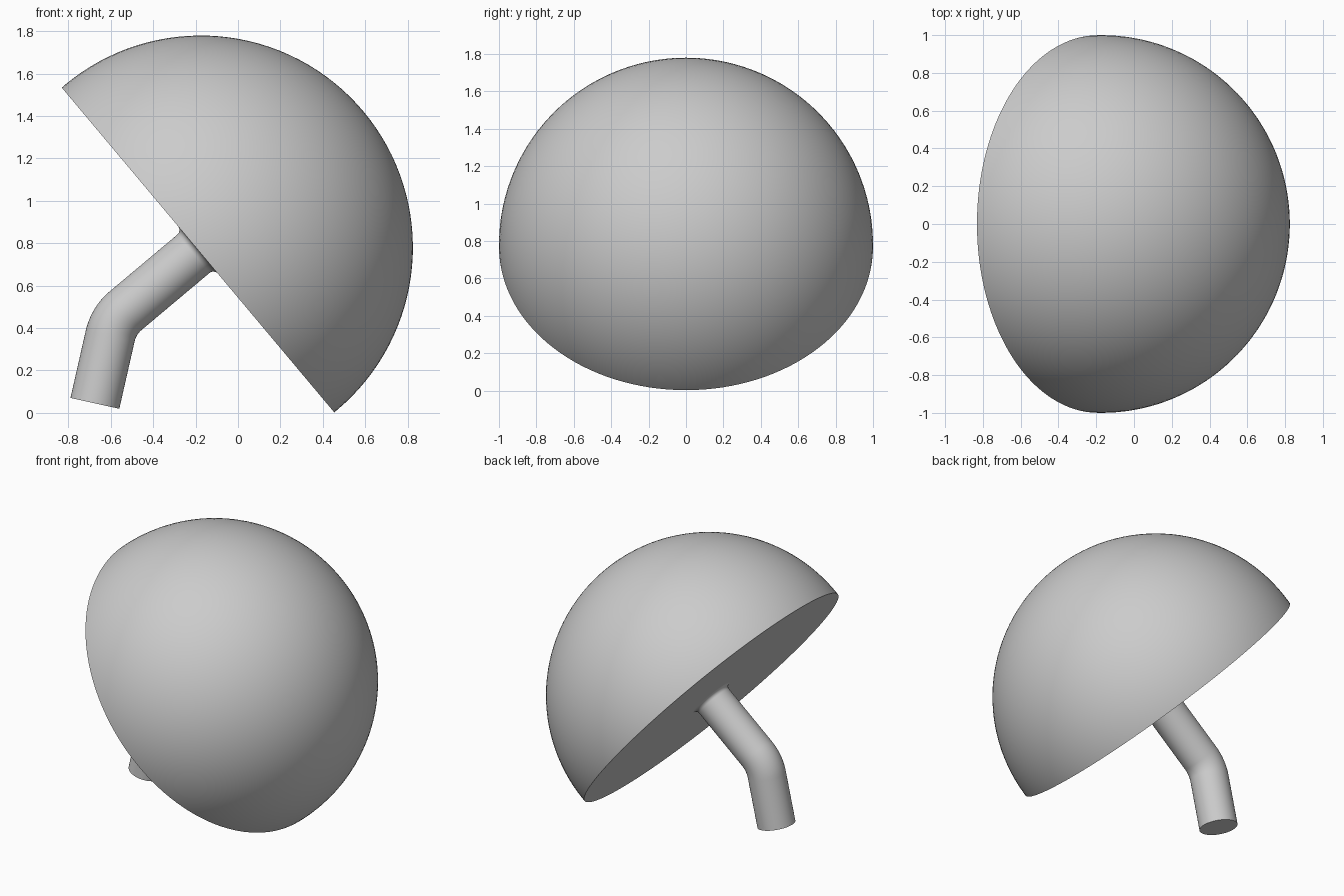
import bpy, bmesh, math
from mathutils import Vector, Matrix

if "Cube" in bpy.data.objects:
    bpy.data.objects.remove(bpy.data.objects["Cube"], do_unlink=True)

gray = bpy.data.materials.new("plain gray")
gray.use_nodes = True
gray.diffuse_color = (0.6, 0.6, 0.6, 1)
gray.node_tree.nodes["Principled BSDF"].inputs["Base Color"].default_value = (0.6, 0.6, 0.6, 1)


def finish(bm, name):
    bmesh.ops.recalc_face_normals(bm, faces=bm.faces)
    mesh = bpy.data.meshes.new(name)
    bm.to_mesh(mesh)
    bm.free()
    mesh.materials.append(gray)
    obj = bpy.data.objects.new(name, mesh)
    bpy.context.collection.objects.link(obj)
    bpy.ops.object.select_all(action='DESELECT')
    obj.select_set(True)
    bpy.context.view_layer.objects.active = obj
    bpy.ops.object.shade_smooth_by_angle(angle=math.radians(35))
    return obj


def heading(degrees):
    a = math.radians(degrees)
    return Vector((math.cos(a), 0, math.sin(a)))


TILT = 40        # direction the dome points, above +x
LEAN = 77.5      # direction of the lower stem
center = Vector((-0.175, 0, 0.78))
axis = heading(TILT)
cut = 0.018      # the flat face sits just below the sphere centre

# Dome: sphere sliced flat, then tilted
bm = bmesh.new()
bmesh.ops.create_uvsphere(bm, u_segments=128, v_segments=64, radius=1)
sliced = bmesh.ops.bisect_plane(bm, geom=bm.verts[:] + bm.edges[:] + bm.faces[:],
                                plane_co=(0, 0, -cut), plane_no=(0, 0, 1), clear_inner=True)
rim = [e for e in sliced["geom_cut"] if isinstance(e, bmesh.types.BMEdge)]
bmesh.ops.edgeloop_fill(bm, edges=rim)
bm.transform(Matrix.Translation(center) @ Matrix.Rotation(math.radians(90 - TILT), 4, 'Y'))
finish(bm, "dome")

# Stem: rings along a bent path, with a small concave fillet at the dome
RADIUS, BEND, FILLET = 0.118, 0.22, 0.028
root = center - axis * cut
foot = Vector((-0.675, 0, 0.045))
corner = root - axis * 0.52
tangent = BEND * math.tan(math.radians(LEAN - TILT) / 2)
bend_start = corner - heading(LEAN) * tangent
pivot = bend_start + heading(LEAN - 90) * BEND

rings = [(foot, LEAN, RADIUS)]
for i in range(13):
    a = LEAN + (TILT - LEAN) * i / 12
    rings.append((pivot - heading(a - 90) * BEND, a, RADIUS))
for i in range(9):
    a = math.radians(90) * i / 8
    rings.append((root - axis * FILLET * (1 - math.sin(a)), TILT,
                  RADIUS + FILLET * (1 - math.cos(a))))

bm = bmesh.new()
SIDES = 64
loops = []
for point, angle, radius in rings:
    side = heading(angle - 90)
    loop = []
    for k in range(SIDES):
        t = math.tau * k / SIDES
        loop.append(bm.verts.new(point + radius * (side * math.cos(t) + Vector((0, math.sin(t), 0)))))
    loops.append(loop)
for lower, upper in zip(loops, loops[1:]):
    for k in range(SIDES):
        n = (k + 1) % SIDES
        bm.faces.new((lower[k], lower[n], upper[n], upper[k]))
bm.faces.new(loops[0])
finish(bm, "stem")
